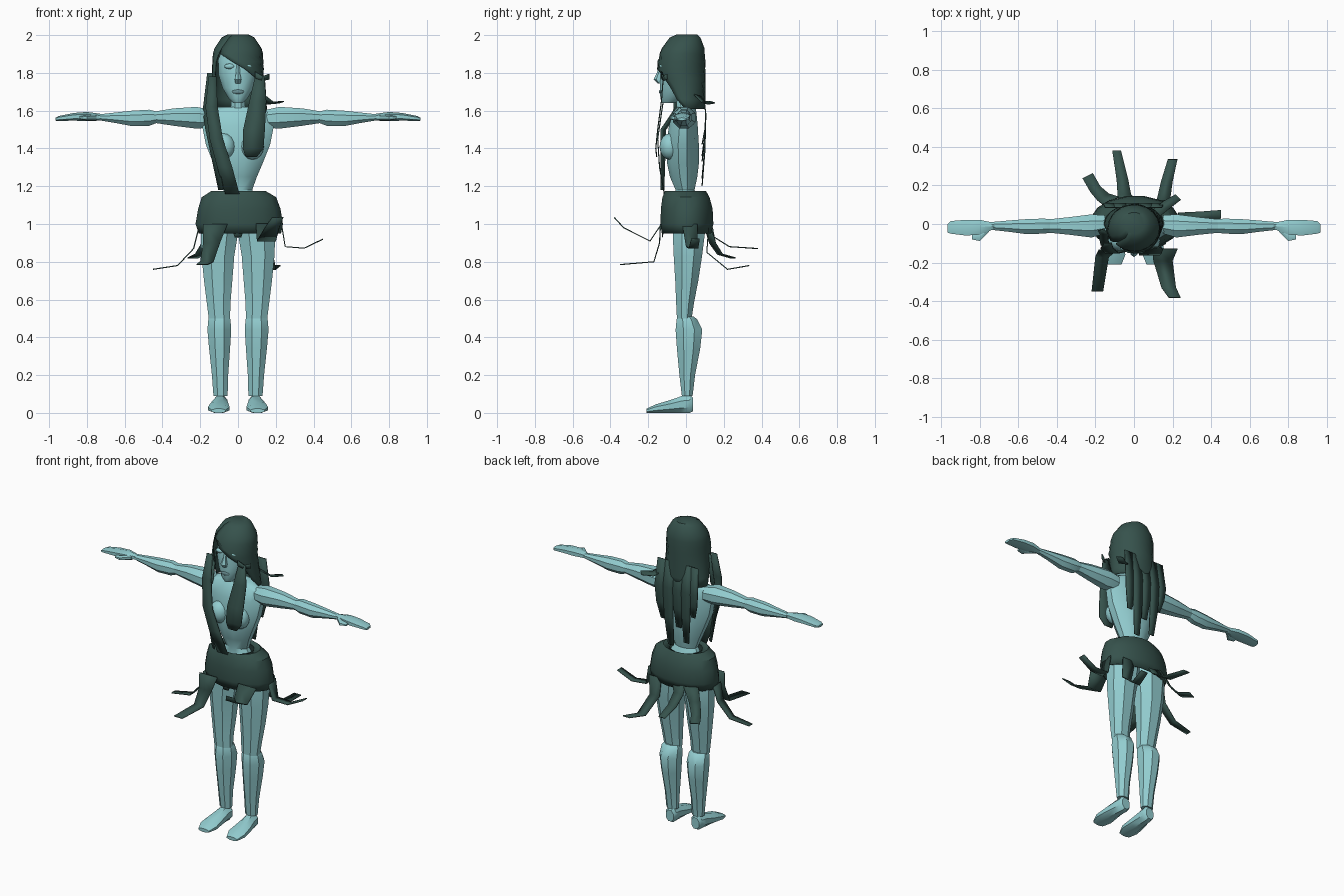
import bpy, bmesh, math
from mathutils import Vector


def material(name, rgb):
    m = bpy.data.materials.new(name)
    m.diffuse_color = (*rgb, 1)
    return m


SKIN = material("pale_teal_skin", (0.29, 0.61, 0.63))
DARK = material("dark_green", (0.037, 0.085, 0.073))
LIPS = material("dull_teal_lips", (0.14, 0.27, 0.29))


def finish(name, bm, mat, mirror=False, thick=0):
    bmesh.ops.recalc_face_normals(bm, faces=bm.faces)
    me = bpy.data.meshes.new(name)
    bm.to_mesh(me)
    bm.free()
    me.materials.append(mat)
    ob = bpy.data.objects.new(name, me)
    bpy.context.collection.objects.link(ob)
    if thick:
        s = ob.modifiers.new("thickness", 'SOLIDIFY')
        s.thickness, s.offset = thick, 0
    if mirror:
        ob.modifiers.new("mirror", 'MIRROR')
    return ob


def loft(name, mat, axis, rings, n=8, mirror=False, caps=True, thick=0):
    """Rings are (position on axis, a0, a1, b0, b1) extents across the other two axes."""
    bm = bmesh.new()
    grow = 1 / math.cos(math.pi / n)
    loops = []
    for t, a0, a1, b0, b1 in rings:
        loop = []
        for i in range(n):
            w = 2 * math.pi * (i + 0.5) / n
            a = (a0 + a1) / 2 + (a1 - a0) / 2 * grow * math.cos(w)
            b = (b0 + b1) / 2 + (b1 - b0) / 2 * grow * math.sin(w)
            co = {'x': (t, a, b), 'y': (a, t, b), 'z': (a, b, t)}[axis]
            loop.append(bm.verts.new(co))
        loops.append(loop)
    for p, q in zip(loops, loops[1:]):
        for i in range(n):
            j = (i + 1) % n
            bm.faces.new((p[i], p[j], q[j], q[i]))
    if caps:
        bm.faces.new(loops[0])
        bm.faces.new(loops[-1])
    return finish(name, bm, mat, mirror, thick)


def strip(name, points, widths, across=(1, 0, 0)):
    """Flat ribbon along points."""
    bm = bmesh.new()
    d = Vector(across).normalized()
    rows = [[bm.verts.new(Vector(p) + d * w / 2 * s) for s in (-1, 1)]
            for p, w in zip(points, widths)]
    for p, q in zip(rows, rows[1:]):
        bm.faces.new((p[0], p[1], q[1], q[0]))
    return finish(name, bm, DARK, thick=0.006)


def ball(name, mat, loc, size, mirror=False):
    bm = bmesh.new()
    bmesh.ops.create_uvsphere(bm, u_segments=12, v_segments=8, radius=1)
    for v in bm.verts:
        v.co = Vector((v.co.x * size[0], v.co.y * size[1], v.co.z * size[2])) + Vector(loc)
    return finish(name, bm, mat, mirror)


# Torso, from hips up to the shoulders
loft("torso", SKIN, 'z', [
    (1.02, -.15, .15, -.09, .1), (1.10, -.12, .12, -.07, .08), (1.18, -.075, .075, -.055, .045),
    (1.25, -.1, .1, -.085, .06), (1.32, -.13, .13, -.1, .068), (1.42, -.17, .17, -.105, .068),
    (1.52, -.19, .19, -.09, .062), (1.59, -.185, .185, -.07, .055), (1.62, -.11, .11, -.045, .05)], 12)
ball("chest", SKIN, (.075, -.085, 1.41), (.062, .055, .07), True)
loft("neck", SKIN, 'z', [(1.58, -.055, .055, -.05, .045), (1.63, -.036, .036, -.05, .025),
                         (1.72, -.036, .036, -.06, .02)])

# Arms and hands
loft("upper_arm", SKIN, 'x', [
    (.15, -.05, .045, 1.51, 1.605), (.22, -.07, .05, 1.505, 1.62), (.34, -.055, .035, 1.52, 1.612),
    (.46, -.043, .022, 1.538, 1.592)], mirror=True)
loft("forearm", SKIN, 'x', [
    (.43, -.045, .025, 1.535, 1.595), (.47, -.05, .028, 1.52, 1.605), (.56, -.052, .025, 1.518, 1.6),
    (.65, -.04, .018, 1.535, 1.59), (.74, -.03, .01, 1.55, 1.58)], mirror=True)
loft("hand", SKIN, 'x', [
    (.72, -.025, .005, 1.55, 1.58), (.8, -.055, .022, 1.548, 1.59), (.87, -.06, .022, 1.55, 1.585),
    (.95, -.05, .015, 1.547, 1.57), (.965, -.045, 0, 1.548, 1.562)], 6, True)
loft("thumb", SKIN, 'x', [(.75, -.04, -.015, 1.55, 1.578), (.80, -.088, -.045, 1.55, 1.575),
                          (.84, -.08, -.05, 1.555, 1.568)], 6, True)

# Legs and feet
loft("thigh", SKIN, 'z', [
    (.5, .042, .155, -.048, .03), (.58, .04, .165, -.052, .042), (.7, .03, .18, -.057, .065),
    (.83, .02, .193, -.065, .085), (.95, .0, .197, -.07, .1), (1.08, .0, .16, -.08, .1)], mirror=True)
loft("shin", SKIN, 'z', [
    (.09, .055, .13, -.022, .035), (.2, .052, .138, -.035, .048), (.34, .042, .153, -.048, .075),
    (.44, .036, .162, -.055, .086), (.495, .04, .157, -.05, .06), (.51, .05, .148, -.042, .04)], mirror=True)
loft("foot", SKIN, 'y', [
    (-.21, .065, .14, 0, .022), (-.16, .045, .158, 0, .045), (-.09, .05, .15, 0, .066),
    (-.02, .055, .135, 0, .09), (.02, .055, .13, 0, .095), (.037, .065, .12, .008, .08)], mirror=True)

# Head and face
loft("head", SKIN, 'z', [
    (1.64, -.025, .025, -.125, -.06), (1.665, -.05, .05, -.136, -.01), (1.72, -.082, .082, -.138, .045),
    (1.79, -.103, .103, -.135, .065), (1.87, -.105, .105, -.13, .07), (1.95, -.075, .075, -.09, .05)], 12)
loft("nose", SKIN, 'z', [(1.745, -.014, .014, -.148, -.12), (1.765, -.018, .018, -.168, -.12),
                         (1.8, -.01, .01, -.152, -.12), (1.86, -.008, .008, -.136, -.11)], 6)
ball("eyelid", SKIN, (.045, -.126, 1.835), (.028, .013, .014), True)
ball("lips", LIPS, (0, -.135, 1.7), (.032, .008, .012))

# Hair shell: an arc per height, open around the face, with a slanted fringe
rows = [  # height, half width, front y, back y, right edge angle, left edge angle
    (2.0, .055, -.05, .06, -30, 30), (1.985, .085, -.085, .075, -32, 32),
    (1.93, .122, -.125, .095, -44, 45), (1.9, .13, -.138, .098, -46, 52),
    (1.86, .133, -.15, .1, -14, 60), (1.82, .135, -.155, .1, 16, 62), (1.77, .136, -.15, .1, 46, 64),
    (1.72, .14, -.135, .1, 58, 68), (1.66, .146, -.11, .1, 66, 72), (1.61, .152, -.09, .098, 84, 84)]
bm, grid, N = bmesh.new(), [], 18
for z, rx, y0, y1, right, left in rows:
    row = []
    for i in range(N + 1):
        w = math.radians(right + (360 - left - right) * i / N)
        c, s = math.cos(w), math.sin(w)
        row.append(bm.verts.new((rx * s, (y0 + y1) / 2 - (y1 - y0) / 2 * c, z)))
    grid.append(row)
for p, q in zip(grid, grid[1:]):
    for i in range(N):
        bm.faces.new((p[i], p[i + 1], q[i + 1], q[i]))
bm.faces.new(grid[0])
finish("hair_cap", bm, DARK, thick=0.006)

# Long locks in front
strip("front_lock_left", [(-.135, -.10, 1.78), (-.14, -.125, 1.62), (-.115, -.15, 1.45),
                          (-.07, -.14, 1.3), (-.03, -.115, 1.16)], (.04, .065, .07, .08, .075))
strip("front_lock_right", [(.115, -.12, 1.78), (.105, -.13, 1.65), (.085, -.15, 1.5),
                           (.08, -.16, 1.4), (.07, -.155, 1.355)], (.05, .09, .115, .11, .06))
strip("side_lock", [(-.14, -.04, 1.8), (-.16, -.05, 1.6), (-.15, -.12, 1.5), (-.09, -.125, 1.18)],
      (.05, .06, .05, .03), (1, -.6, 0))
strip("cheek_tuft", [(.09, -.13, 1.79), (.13, -.12, 1.77), (.165, -.1, 1.78)], (.035, .025, .03), (0, 0, 1))
strip("shoulder_tuft", [(.12, .06, 1.68), (.17, .1, 1.64), (.23, .14, 1.645)], (.05, .05, .04), (1, -1, .3))

# Long locks down the back
for i, (x, end, w) in enumerate([(-.125, 1.42, .05), (-.07, 1.24, .06), (-.01, 1.33, .06),
                                 (.055, 1.2, .065), (.115, 1.36, .06)]):
    strip("back_lock_%d" % i, [(x, .085, 1.75), (x * 1.05, .105, 1.58), (x, .1, (1.58 + end) / 2),
                               (x * .9, .085, end)], (w, w * 1.1, w, w * .6))

# Skirt and its torn ribbons
loft("skirt", DARK, 'z', [
    (.95, -.205, .225, -.125, .13), (1.0, -.222, .235, -.132, .142), (1.08, -.208, .222, -.13, .138),
    (1.14, -.19, .2, -.122, .122), (1.172, -.14, .145, -.11, .105), (1.16, -.1, .1, -.09, .085)],
    16, caps=False, thick=0.006)
strip("front_panel", [(-.12, -.135, 1.0), (-.14, -.14, .9), (-.165, -.17, .80), (-.19, -.35, .785)],
      (.13, .09, .07, .06))
strip("front_right_ribbon", [(.16, -.13, 1.0), (.15, -.19, .91), (.18, -.33, .98), (.21, -.38, 1.035)],
      (.13, .1, .075, .06))
strip("middle_ribbon", [(0, -.12, .98), (0, -.125, .93)], (.07, .035))
strip("left_ribbon", [(-.21, -.02, .97), (-.235, -.02, .87), (-.32, -.02, .78), (-.45, -.03, .76)],
      (.08, .06, .05, .035), (0, 1, 0))
strip("right_ribbon", [(.23, .02, 1.0), (.25, .03, .88), (.35, .04, .872), (.45, .05, .92)],
      (.08, .06, .05, .045), (0, 1, 0))
strip("back_left_ribbon", [(-.12, .12, .98), (-.16, .14, .9), (-.2, .18, .84), (-.24, .25, .82)],
      (.09, .07, .06, .06), (1, .5, 0))
strip("back_middle_ribbon", [(-.04, .13, .98), (-.05, .15, .93), (-.06, .23, .88), (-.09, .38, .87)],
      (.09, .07, .06, .045))
strip("back_right_ribbon", [(.14, .12, .98), (.15, .11, .85), (.17, .22, .76), (.2, .335, .78)],
      (.09, .07, .06, .05))

# Smooth shading with sharp edges kept
for ob in bpy.context.scene.objects:
    ob.select_set(True)
    bpy.context.view_layer.objects.active = ob
bpy.ops.object.shade_smooth_by_angle(angle=math.radians(35))
